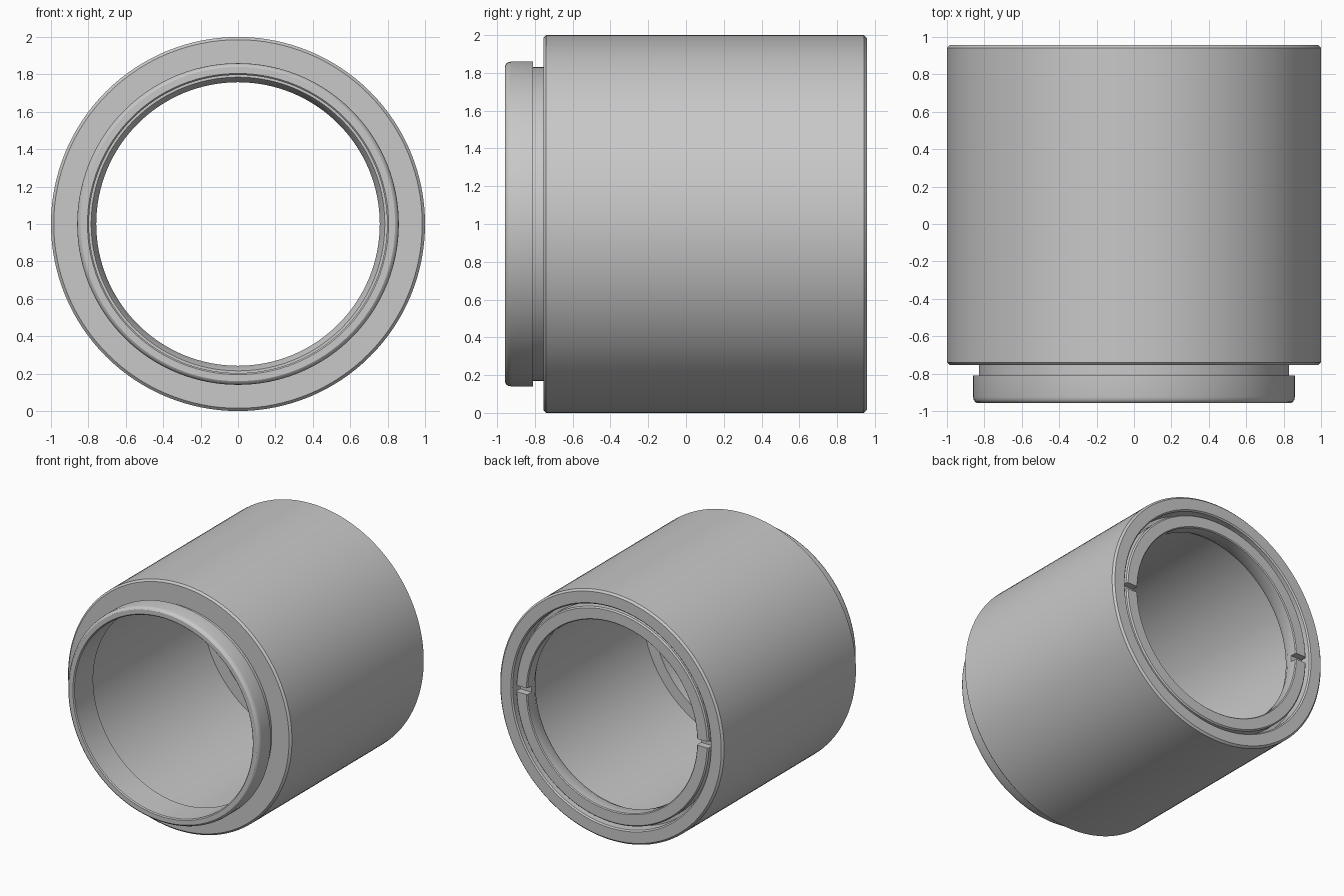
import bpy, bmesh, math
from mathutils import Matrix, Vector

cube = bpy.data.objects.get("Cube")
if cube:
    bpy.data.objects.remove(cube, do_unlink=True)

SIDES = 128
CENTRE = Vector((0, 0, 1))

metal = bpy.data.materials.new("grey metal")
metal.use_nodes = True
GREY = (0.58, 0.58, 0.58, 1)
metal.diffuse_color = GREY
metal.node_tree.nodes["Principled BSDF"].inputs["Base Color"].default_value = GREY


def add_object(name, bm):
    bmesh.ops.recalc_face_normals(bm, faces=bm.faces)
    mesh = bpy.data.meshes.new(name)
    bm.to_mesh(mesh)
    bm.free()
    mesh.materials.append(metal)
    obj = bpy.data.objects.new(name, mesh)
    bpy.context.collection.objects.link(obj)
    return obj


def lathe(name, profile):
    """Turn a closed (radius, y) outline around the horizontal y axis."""
    bm = bmesh.new()
    rings = []
    for i in range(SIDES):
        turn = Matrix.Rotation(math.tau * i / SIDES, 3, 'Y')
        rings.append([bm.verts.new(turn @ Vector((r, y, 0)) + CENTRE) for r, y in profile])
    n = len(profile)
    for i in range(SIDES):
        a, b = rings[i], rings[(i + 1) % SIDES]
        for j in range(n):
            k = (j + 1) % n
            bm.faces.new((a[j], a[k], b[k], b[j]))
    return add_object(name, bm)


def smooth(obj):
    bpy.ops.object.select_all(action='DESELECT')
    obj.select_set(True)
    bpy.context.view_layer.objects.active = obj
    bpy.ops.object.shade_smooth_by_angle(angle=math.radians(30))


# Main tube: rounded front collar, neck, chamfered barrel, wide bore behind a front lip
tube = lathe("tube_body", [
    (0.805, -0.957), (0.84, -0.957), (0.85, -0.951), (0.857, -0.94), (0.86, -0.925),
    (0.86, -0.81), (0.83, -0.81), (0.83, -0.755), (0.985, -0.755), (1.0, -0.74),
    (1.0, 0.942), (0.985, 0.957), (0.895, 0.957), (0.885, 0.947),
    (0.885, -0.71), (0.797, -0.71), (0.797, -0.949),
])

# Retaining ring, seated against the bore by its front flange
ring = lathe("retaining_ring", [
    (0.785, 0.80), (0.885, 0.80), (0.885, 0.85), (0.86, 0.85), (0.86, 0.935),
    (0.85, 0.945), (0.765, 0.945), (0.758, 0.938), (0.758, 0.85),
])

# Two spanner slots cut across the ring on opposite sides
bm = bmesh.new()
for side in (-1, 1):
    place = Matrix.Translation((side * 0.81, 0.94, 1)) @ Matrix.Diagonal((0.2, 0.1, 0.05, 1))
    bmesh.ops.create_cube(bm, size=1, matrix=place)
cutter = add_object("slot_cutter", bm)
cutter.hide_render = True
cut = ring.modifiers.new("slots", 'BOOLEAN')
cut.operation = 'DIFFERENCE'
cut.solver = 'EXACT'
cut.object = cutter
bpy.context.view_layer.objects.active = ring
bpy.ops.object.modifier_apply(modifier=cut.name)
bpy.data.objects.remove(cutter, do_unlink=True)

for part in (tube, ring):
    smooth(part)
